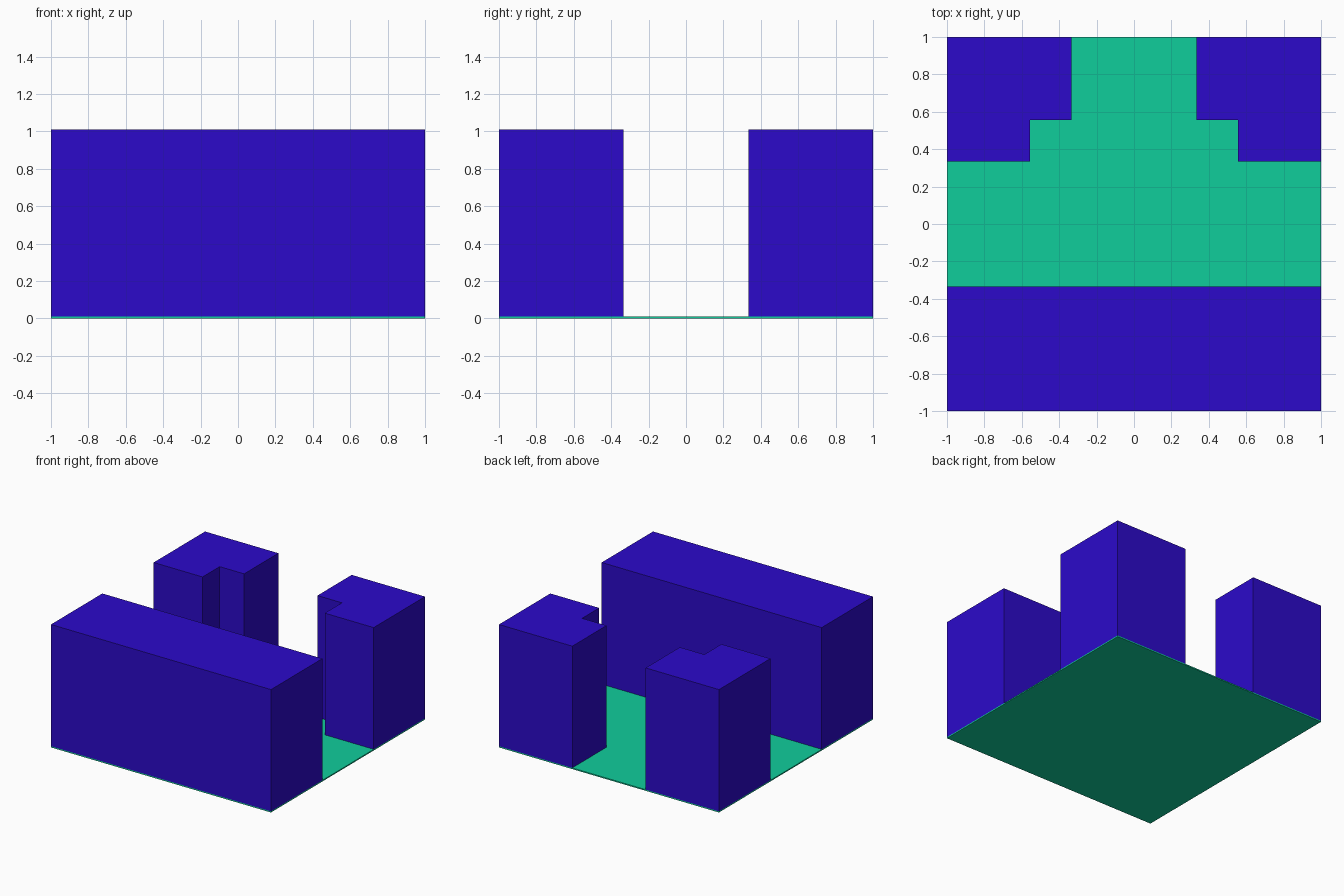
import bpy
import bmesh

if "Cube" in bpy.data.objects:
    bpy.data.objects.remove(bpy.data.objects["Cube"])

T = 1 / 3      # edge of the street lanes
N = 5 / 9      # inner corner of the notch
FLOOR = 0.01   # floor thickness
TOP = 1.01     # wall top


def material(name, color):
    mat = bpy.data.materials.new(name)
    mat.diffuse_color = color
    mat.use_nodes = True
    mat.node_tree.nodes["Principled BSDF"].inputs["Base Color"].default_value = mat.diffuse_color
    return mat


def prism(name, outline, z0, z1, mat):
    """Extrude a counter-clockwise outline from z0 up to z1."""
    bm = bmesh.new()
    base = bm.faces.new([bm.verts.new((x, y, z0)) for x, y in outline])
    top = bmesh.ops.extrude_face_region(bm, geom=[base], use_keep_orig=True)["geom"]
    verts = [g for g in top if isinstance(g, bmesh.types.BMVert)]
    bmesh.ops.translate(bm, verts=verts, vec=(0, 0, z1 - z0))
    bmesh.ops.recalc_face_normals(bm, faces=bm.faces)
    mesh = bpy.data.meshes.new(name)
    bm.to_mesh(mesh)
    bm.free()
    mesh.materials.append(mat)
    obj = bpy.data.objects.new(name, mesh)
    bpy.context.collection.objects.link(obj)
    return obj


def rect(x0, x1, y0, y1):
    return [(x0, y0), (x1, y0), (x1, y1), (x0, y1)]


blue = material("wall_blue", (0.025, 0.003, 0.59, 1))
green = material("floor_green", (0.005, 0.61, 0.33, 1))

# Thin floor slab
prism("floor", rect(-1, 1, -1, 1), 0, FLOOR, green)

# Long straight wall along the front
prism("front_wall", rect(-1, 1, -1, -T), FLOOR, TOP, blue)

# Notched blocks in the two back corners
notched = [(N, T), (1, T), (1, 1), (T, 1), (T, N), (N, N)]
for side, s in (("right", 1), ("left", -1)):
    prism(f"back_{side}_corner_wall", [(s * x, y) for x, y in notched][::s], FLOOR, TOP, blue)
